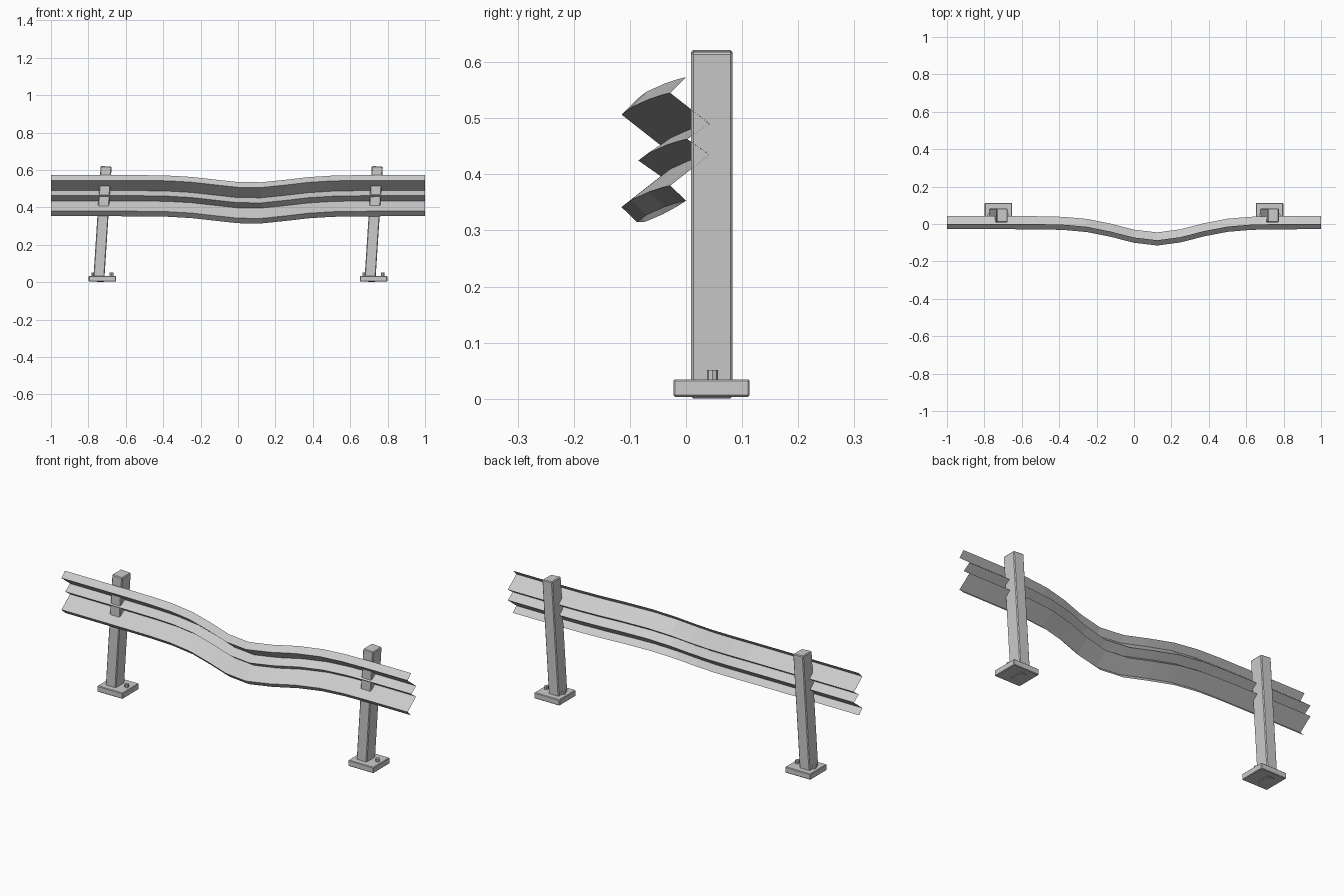
import bpy, bmesh
from math import exp, radians
from mathutils import Matrix

if "Cube" in bpy.data.objects:
    bpy.data.objects.remove(bpy.data.objects["Cube"])


def make_object(name, bm):
    mesh = bpy.data.meshes.new(name)
    bm.to_mesh(mesh)
    bm.free()
    obj = bpy.data.objects.new(name, mesh)
    bpy.context.collection.objects.link(obj)
    return obj


def box(name, centre, size, bevel, lean=0.0):
    bm = bmesh.new()
    bmesh.ops.create_cube(bm, size=1, matrix=Matrix.Diagonal((*size, 1)))
    bmesh.ops.bevel(bm, geom=bm.edges[:], offset=bevel, segments=1, affect='EDGES')
    obj = make_object(name, bm)
    obj.location = centre
    obj.rotation_euler.y = lean
    return obj


def bolt(name, centre):
    bm = bmesh.new()
    bmesh.ops.create_cone(bm, cap_ends=True, segments=8, radius1=0.01, radius2=0.01,
                          depth=0.02, matrix=Matrix.Translation(centre))
    return make_object(name, bm)


# Corrugated rail: W profile (y, z) swept along x with an impact dent
profile = [(0, 0.573), (-0.028, 0.545), (0.042, 0.49), (0.002, 0.463),
           (0.042, 0.435), (-0.028, 0.38), (0, 0.353)]
bm = bmesh.new()
rows = []
for i in range(17):
    x = -1 + i * 0.125
    push = 0.087 * exp(-((x - 0.12) / 0.28) ** 2)
    sag = 0.04 * exp(-((x - 0.07) / 0.27) ** 2)
    rows.append([bm.verts.new((x, y - push, z - sag)) for y, z in profile])
for a, b in zip(rows, rows[1:]):
    for j in range(len(profile) - 1):
        bm.faces.new((a[j], a[j + 1], b[j + 1], b[j]))
make_object("guard_rail", bm)

# Leaning posts on bolted base plates
for side, x in (("left", -0.725), ("right", 0.725)):
    box(f"{side}_post", (x, 0.046, 0.311), (0.059, 0.074, 0.619), 0.004, radians(3.7))
    box(f"{side}_base_plate", (x, 0.0455, 0.019), (0.146, 0.136, 0.031), 0.003)
    for label, dx in (("outer", -0.049), ("inner", 0.049)):
        bolt(f"{side}_bolt_{label}", (x + dx, 0.047, 0.041))
